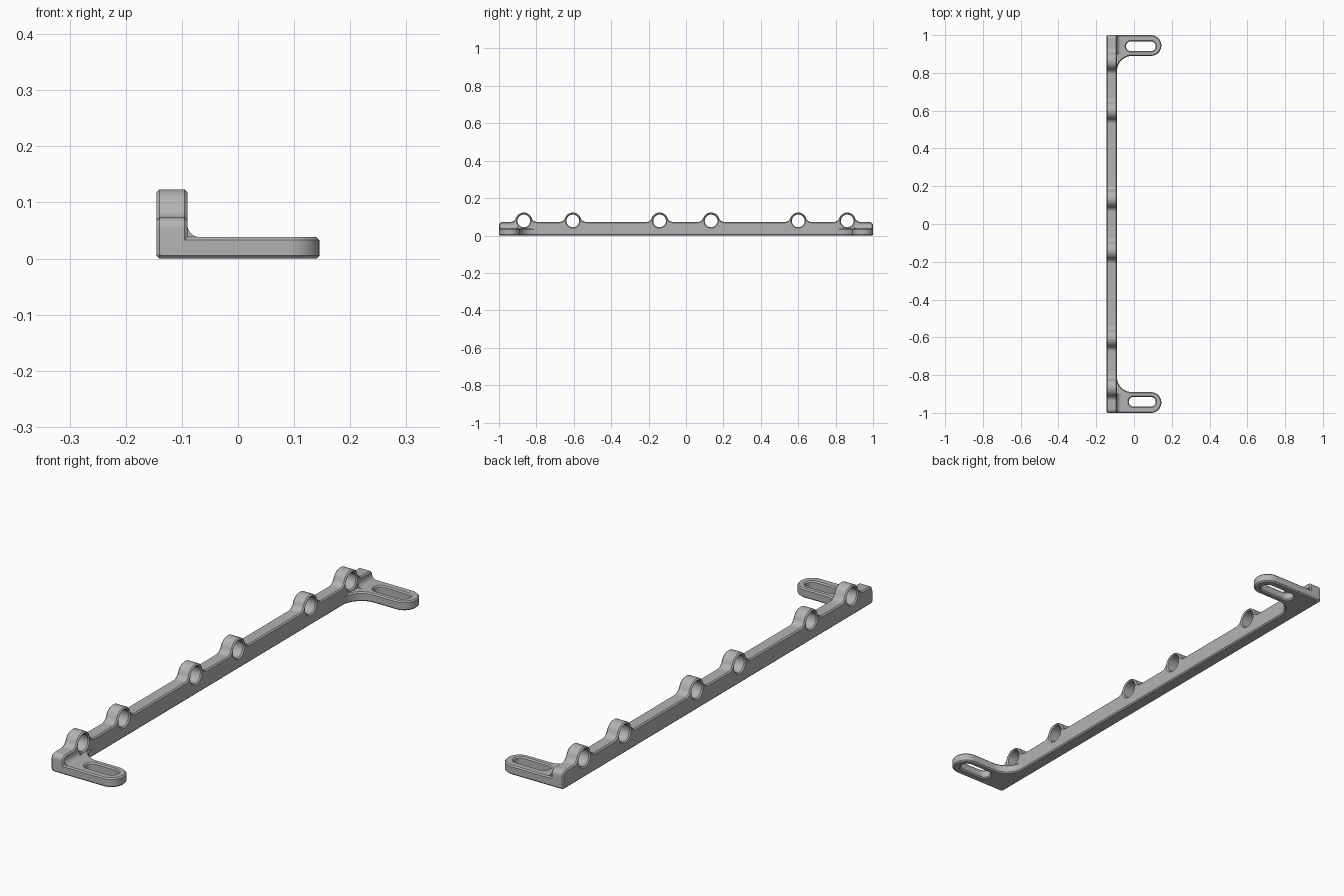
import bpy
from math import sin, cos, radians, sqrt, degrees, asin
from mathutils import Matrix

cube = bpy.data.objects.get("Cube")
if cube:
    bpy.data.objects.remove(cube)

grey = bpy.data.materials.new("plain grey")
grey.use_nodes = True
colour = (0.45, 0.45, 0.45, 1)
grey.diffuse_color = colour
grey.node_tree.nodes["Principled BSDF"].inputs["Base Color"].default_value = colour

BAR_X0, BAR_X1 = -0.145, -0.09
BAR_TOP, FOOT_TOP, CHAMFER = 0.073, 0.038, 0.005


def arc(cx, cy, r, start, end, steps=12):
    """Points on an arc, angles in degrees."""
    angles = [radians(start + (end - start) * i / steps) for i in range(steps + 1)]
    return [(cx + r * cos(a), cy + r * sin(a)) for a in angles]


def plate(name, outlines, thickness, matrix, chamfer):
    """Chamfered plate from an outline followed by its holes, centred on its thickness."""
    curve = bpy.data.curves.new(name + "_outline", "CURVE")
    curve.dimensions = "2D"
    curve.fill_mode = "BOTH"
    curve.extrude = thickness / 2 - chamfer
    curve.bevel_depth = chamfer
    curve.bevel_resolution = 0
    curve.offset = -chamfer
    for points in outlines:
        spline = curve.splines.new("POLY")
        spline.points.add(len(points) - 1)
        for p, (x, y) in zip(spline.points, points):
            p.co = (x, y, 0, 1)
        spline.use_cyclic_u = True
    helper = bpy.data.objects.new(name + "_helper", curve)
    bpy.context.collection.objects.link(helper)
    bpy.context.view_layer.update()
    graph = bpy.context.evaluated_depsgraph_get()
    mesh = bpy.data.meshes.new_from_object(helper.evaluated_get(graph))
    bpy.data.objects.remove(helper)

    import bmesh
    bm = bmesh.new()
    bm.from_mesh(mesh)
    bmesh.ops.remove_doubles(bm, verts=bm.verts, dist=0.0001)
    bm.transform(matrix)
    bmesh.ops.recalc_face_normals(bm, faces=bm.faces)
    bm.to_mesh(mesh)
    bm.free()
    mesh.materials.clear()
    mesh.materials.append(grey)
    mesh.shade_smooth()
    mesh.set_sharp_from_angle(angle=radians(30))
    mesh.name = name
    obj = bpy.data.objects.new(name, mesh)
    bpy.context.collection.objects.link(obj)
    return obj


# Bar with six filleted eyelets, drawn from the side
eyelets = [-0.867, -0.605, -0.141, 0.134, 0.6, 0.862]
eye_z, eye_r, hole_r, blend_r = 0.078, 0.045, 0.034, 0.03
blend_z = BAR_TOP + blend_r
reach = eye_r + blend_r
tilt = degrees(asin((blend_z - eye_z) / reach))
spread = sqrt(reach ** 2 - (blend_z - eye_z) ** 2)

side = [(-1, 0.006), (-0.994, 0), (0.994, 0), (1, 0.006)]
side += arc(0.98, BAR_TOP - 0.02, 0.02, 0, 90, 6)
for y in reversed(eyelets):
    side += arc(y + spread, blend_z, blend_r, -90, tilt - 180, 8)
    side += arc(y, eye_z, eye_r, tilt, 180 - tilt, 20)[1:-1]
    side += arc(y - spread, blend_z, blend_r, -tilt, -90, 8)
side += arc(-0.98, BAR_TOP - 0.02, 0.02, 90, 180, 6)
holes = [arc(y, eye_z, hole_r, 0, 360, 32)[:-1] for y in eyelets]

side_to_world = Matrix(((0, 0, 1, (BAR_X0 + BAR_X1) / 2),
                        (1, 0, 0, 0),
                        (0, 1, 0, 0),
                        (0, 0, 0, 1)))
plate("bar", [side] + holes, BAR_X1 - BAR_X0, side_to_world, CHAMFER)

# Slotted feet, drawn from above, and the coves joining them to the bar
foot = [(-0.135, 1), (-0.135, 0.81)]
foot += arc(-0.01, 0.81, 0.08, 180, 90)
foot += arc(0.09, 0.945, 0.055, -90, 90, 20)
cove = [(-0.1, 0.03), (-0.068, 0.03)]
cove += arc(-0.068, FOOT_TOP + 0.022, 0.022, 270, 180, 8) + [(-0.1, 0.06)]

for label, sign, slot_start in (("back", 1, -0.042), ("front", -1, -0.028)):
    slot = arc(0.089, 0.941, 0.026, -90, 90) + arc(slot_start + 0.026, 0.941, 0.026, 90, 270)
    outlines = [[(x, sign * y) for x, y in line] for line in (foot, slot)]
    plate(label + "_foot", outlines, FOOT_TOP,
          Matrix.Translation((0, 0, FOOT_TOP / 2)), CHAMFER)
    plate(label + "_cove", [cove], 0.094,
          Matrix.Translation((0, sign * 0.947, 0)) @ Matrix.Rotation(radians(90), 4, "X"), 0)
